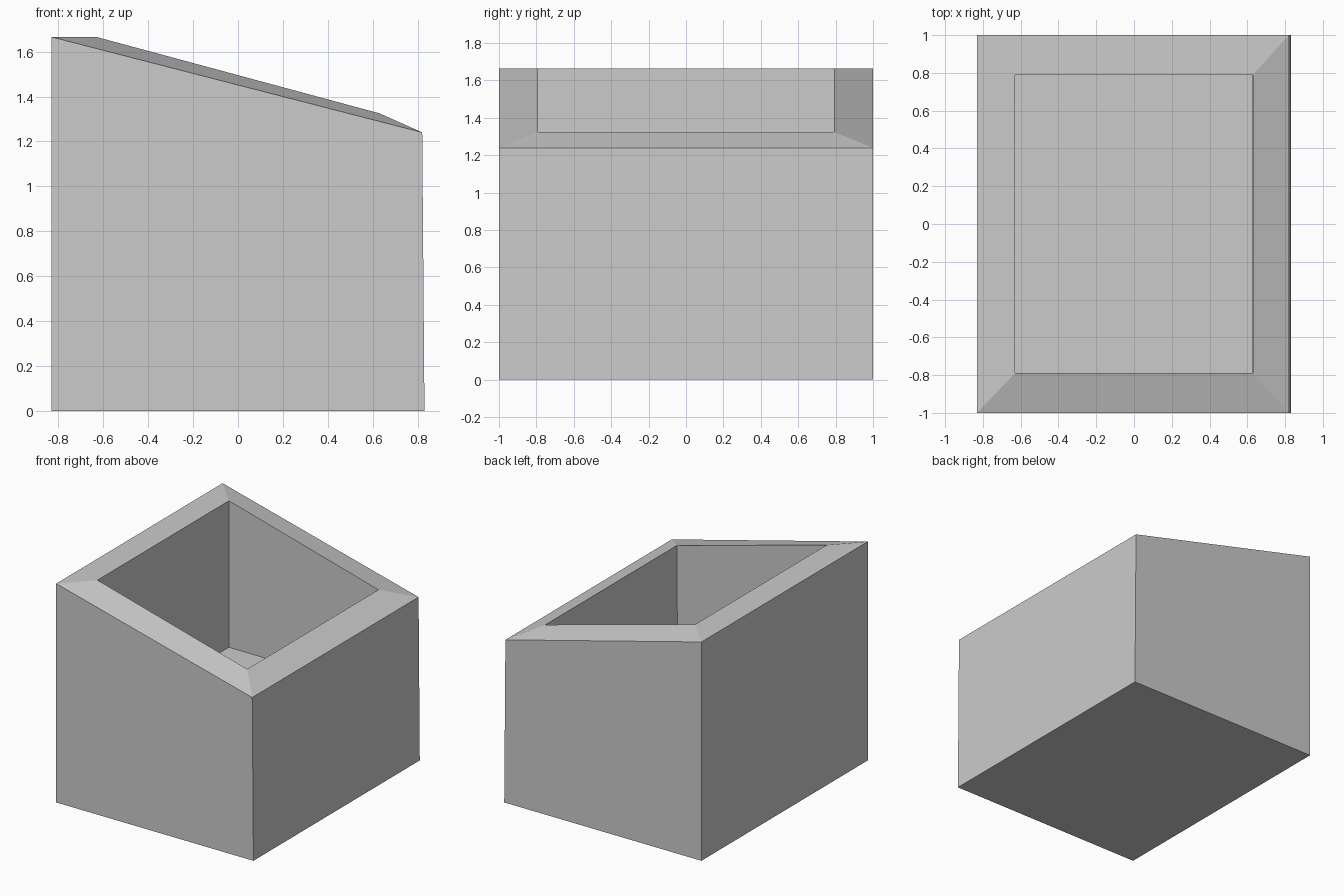
import bpy
import bmesh

cube = bpy.data.objects.get("Cube")
if cube:
    bpy.data.objects.remove(cube, do_unlink=True)

# Plain grey material
grey = bpy.data.materials.new("plain grey")
grey.use_nodes = True
colour = (0.6, 0.6, 0.6, 1)
grey.diffuse_color = colour
grey.node_tree.nodes["Principled BSDF"].inputs["Base Color"].default_value = colour


def ring(bm, left, right, half_depth, z_left, z_right):
    """Rectangular loop that may slope from its left end to its right end."""
    corners = [(left, -half_depth, z_left), (right, -half_depth, z_right),
               (right, half_depth, z_right), (left, half_depth, z_left)]
    return [bm.verts.new(c) for c in corners]


# Open box: base, outer sloping edge, raised inner lip, recessed floor
bm = bmesh.new()
loops = [
    ring(bm, -0.83, 0.83, 1.0, 0.0, 0.0),
    ring(bm, -0.83, 0.82, 1.0, 1.665, 1.24),
    ring(bm, -0.63, 0.63, 0.79, 1.665, 1.325),
    ring(bm, -0.63, 0.625, 0.79, 0.55, 0.55),
]
bm.faces.new(loops[0])
for lower, upper in zip(loops, loops[1:]):
    for i in range(4):
        j = (i + 1) % 4
        bm.faces.new((lower[i], lower[j], upper[j], upper[i]))
bm.faces.new(loops[-1])
bmesh.ops.recalc_face_normals(bm, faces=bm.faces)

mesh = bpy.data.meshes.new("open_box")
bm.to_mesh(mesh)
bm.free()
mesh.materials.append(grey)
box = bpy.data.objects.new("open_box", mesh)
bpy.context.collection.objects.link(box)
